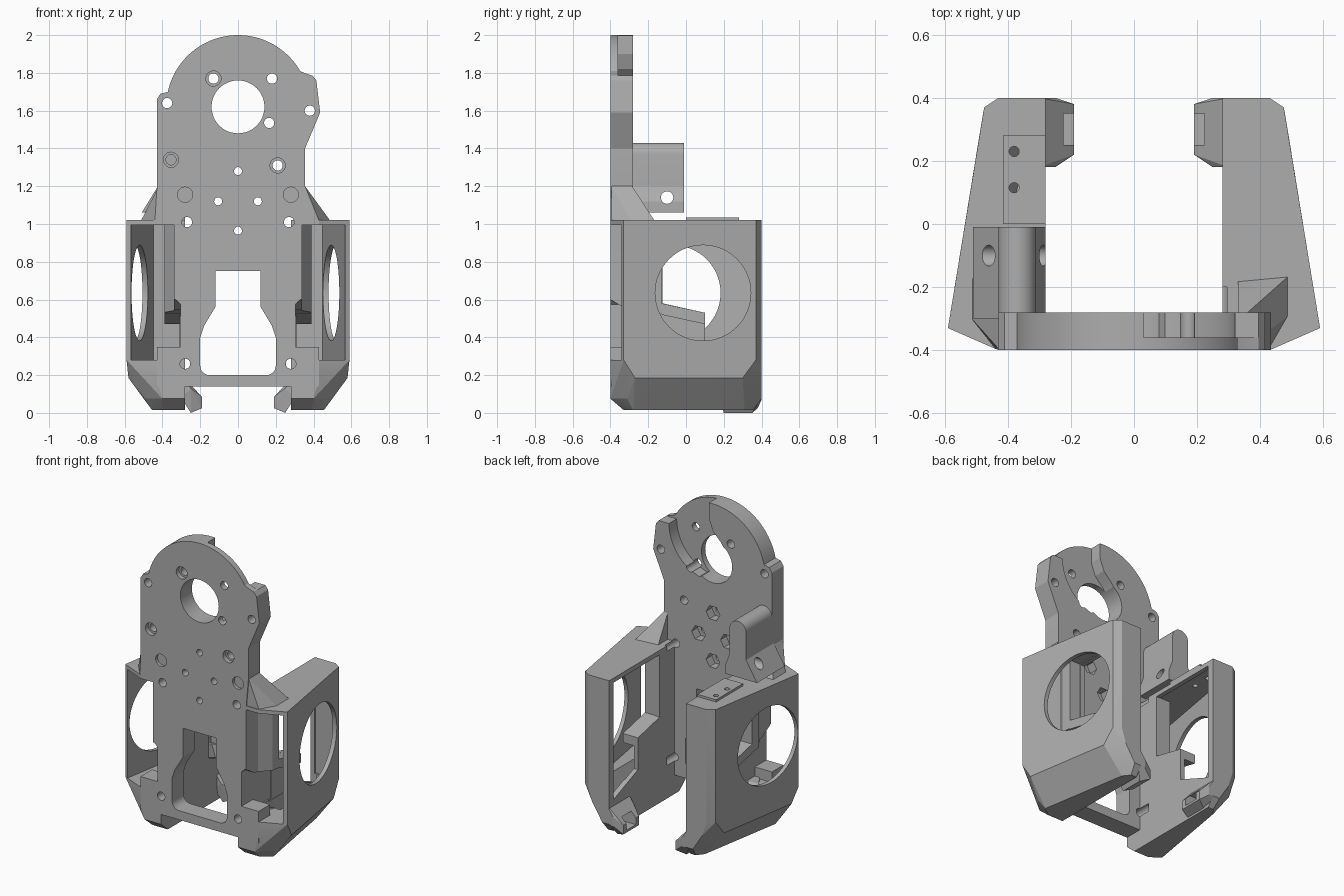
import bpy, bmesh, math
from mathutils import Vector

cube = bpy.data.objects.get("Cube")
if cube:
    bpy.data.objects.remove(cube, do_unlink=True)

grey = bpy.data.materials.new("plain grey plastic")
grey.use_nodes = True
GREY = (0.42, 0.42, 0.42, 1)
grey.diffuse_color = GREY
bsdf = next(n for n in grey.node_tree.nodes if n.type == 'BSDF_PRINCIPLED')
bsdf.inputs["Base Color"].default_value = GREY


def finish(name, bm):
    bmesh.ops.recalc_face_normals(bm, faces=bm.faces)
    mesh = bpy.data.meshes.new(name)
    bm.to_mesh(mesh)
    bm.free()
    mesh.materials.append(grey)
    ob = bpy.data.objects.new(name, mesh)
    bpy.context.scene.collection.objects.link(ob)
    return ob


def prism(name, pts, axis, lo, hi):
    """Extrude a 2D outline along an axis: x takes (y,z), y takes (x,z), z takes (x,y)."""
    bm = bmesh.new()
    def place(p, d):
        return {'x': (d, p[0], p[1]), 'y': (p[0], d, p[1]), 'z': (p[0], p[1], d)}[axis]
    face = bm.faces.new([bm.verts.new(place(p, lo)) for p in pts])
    ext = bmesh.ops.extrude_face_region(bm, geom=[face])
    shift = Vector(place((0, 0), hi - lo))
    bmesh.ops.translate(bm, vec=shift, verts=[v for v in ext["geom"] if isinstance(v, bmesh.types.BMVert)])
    return finish(name, bm)


def hull(name, pts):
    bm = bmesh.new()
    for p in pts:
        bm.verts.new(p)
    bmesh.ops.convex_hull(bm, input=bm.verts)
    bmesh.ops.dissolve_limit(bm, angle_limit=0.01, verts=bm.verts, edges=bm.edges)
    return finish(name, bm)


def arc(cx, cy, r, a0=0, a1=360, n=36):
    steps = n if abs(a1 - a0) == 360 else n + 1
    angles = [math.radians(a0 + (a1 - a0) * i / n) for i in range(steps)]
    return [(cx + r * math.cos(a), cy + r * math.sin(a)) for a in angles]


def rect(a0, a1, b0, b1):
    return [(a0, b0), (a1, b0), (a1, b1), (a0, b1)]


def cut(ob, cutter):
    cutter.hide_render = True
    mod = ob.modifiers.new("cut", 'BOOLEAN')
    mod.operation, mod.solver, mod.object = 'DIFFERENCE', 'EXACT', cutter
    bpy.context.view_layer.objects.active = ob
    bpy.ops.object.modifier_apply(modifier=mod.name)
    bpy.data.objects.remove(cutter, do_unlink=True)


# Mounting plate with a round head and an ear
outline = [(-0.43, 0.14), (0.43, 0.14), (0.43, 0.35), (0.3, 0.35), (0.3, 0.57), (0.34, 0.61),
           (0.34, 1.02), (0.355, 1.19), (0.355, 1.4), (0.435, 1.59), (0.415, 1.76), (0.395, 1.785),
           (0.35, 1.8)]
outline += arc(0, 1.62, 0.38, 30, 168, 40)
outline += [(-0.41, 1.69), (-0.43, 1.66), (-0.43, 1.02), (-0.34, 1.02),
            (-0.34, 0.61), (-0.3, 0.57), (-0.3, 0.35), (-0.43, 0.35)]
plate = prism("mounting_plate", outline, 'y', -0.4, -0.28)

# Central opening, shaped like a flask
half = [(0.12, 0.75), (0.12, 0.56), (0.18, 0.46), (0.2, 0.4)] + arc(0.15, 0.25, 0.05, 0, -90, 8)
flask = half + [(-x, z) for x, z in reversed(half)]
cut(plate, prism("flask_cutter", flask, 'y', -0.6, 0))

# Recess on the back of the head, open at the top between the ear and a tab
recess = [(0.6, 2.1), (0.6, 1.785)] + arc(0.02, 1.785, 0.3, 0, -75, 16)
recess += [(0.0, 1.55), (-0.1, 1.7), (-0.06, 1.76), (0.0, 1.82), (0.03, 1.9), (0.03, 2.1)]
cut(plate, prism("recess_cutter", recess, 'y', -0.36, -0.1))

# Bore, screw holes, counterbores and nut pockets
cut(plate, prism("bore_cutter", arc(0, 1.62, 0.14, n=48), 'y', -0.6, 0))
screws = [(-0.13, 1.77), (0.18, 1.77), (-0.375, 1.64), (0.38, 1.6), (0.165, 1.535), (-0.355, 1.34),
          (0.21, 1.31)]
corner_screws = [(0.27, 1.01), (0.28, 0.26)]
for x, z in screws + corner_screws + [(-x, z) for x, z in corner_screws]:
    cut(plate, prism("screw_cutter", arc(x, z, 0.027), 'y', -0.6, 0))
for x, z in [screws[0], screws[5], screws[6]]:
    cut(plate, prism("counterbore_cutter", arc(x, z, 0.04), 'y', -0.6, -0.37))
for x in (-0.28, 0.28):
    cut(plate, prism("blind_cutter", arc(x, 1.155, 0.04), 'y', -0.6, -0.38))
for x, z in [(0, 1.28), (-0.105, 1.12), (0.105, 1.12), (0, 0.965)]:
    cut(plate, prism("pin_cutter", arc(x, z, 0.021), 'y', -0.6, 0))
    cut(plate, prism("nut_cutter", arc(x, z, 0.05, n=6), 'y', -0.34, -0.1))


def side_duct(side, s, vent_y):
    def mx(pts):
        return [(s * p[0],) + tuple(p[1:]) for p in pts]

    # Shell: straight walls, a broad outer chamfer and a narrow bottom edge
    foot = [(0.28, -0.4), (0.43, -0.4), (0.59, -0.33), (0.475, 0.37), (0.43, 0.4), (0.28, 0.4)]
    shin = [(0.28, -0.4), (0.43, -0.4), (0.58, -0.27), (0.487, 0.3), (0.4, 0.4), (0.28, 0.4)]
    ankle = [(0.28, -0.4), (0.4, -0.4), (0.49, -0.31), (0.385, 0.33), (0.33, 0.4), (0.28, 0.4)]
    toe = [(0.28, -0.33), (0.39, -0.33), (0.455, -0.28), (0.355, 0.31), (0.32, 0.355), (0.28, 0.355)]
    shell = [(x, y, z) for z, ring in ((1.02, foot), (0.28, foot), (0.185, shin), (0.075, ankle), (0.015, toe))
             for x, y in ring]
    duct = hull(side + "_fan_duct", mx(shell))

    # Hollow open to the front, leaving a post beside the plate
    hollow = [(0.34, -0.5), (0.594, -0.5), (0.447, 0.36), (0.31, 0.365), (0.31, -0.13),
              (0.39, -0.13), (0.39, -0.2), (0.34, -0.28)]
    cut(duct, prism("hollow_cutter", mx(hollow), 'z', 0.28, 0.995))

    # Pocket under the post, with a sloping roof
    pocket = [(-0.5, 0.35), (-0.5, 0.6), (-0.4, 0.6), (-0.31, 0.545), (-0.1, 0.52), (-0.1, 0.29), (-0.28, 0.29),
              (-0.28, 0.35)]
    lo, hi = sorted((s * 0.305, s * 0.42))
    cut(duct, prism("pocket_cutter", pocket, 'x', lo, hi))

    # Sloping floor that leads down to the nozzle
    floor = [(x, y, 0.3) for x, y in rect(0.315, 0.445, -0.22, 0.35)]
    floor += [(x, y, 0.07) for x, y in rect(0.315, 0.35, 0.2, 0.33)]
    cut(duct, hull("floor_cutter", mx(floor)))

    # Window on the inner side
    window = [(-0.125, 0.99), (-0.125, 0.58), (0.1, 0.53), (0.1, 0.32), (0.355, 0.22), (0.355, 0.99)]
    lo, hi = sorted((s * 0.2, s * 0.33))
    cut(duct, prism("window_cutter", window, 'x', lo, hi))

    # Round air intake in the outer wall
    lo, hi = sorted((s * 0.41, s * 0.7))
    cut(duct, prism("intake_cutter", arc(vent_y, 0.635, 0.253, n=64), 'x', lo, hi))

    # Sloping shelf under the window
    lo, hi = sorted((s * 0.285, s * 0.39))
    prism(side + "_shelf", [(-0.13, 0.58), (0.1, 0.53), (0.1, 0.47), (-0.13, 0.52)], 'x', lo, hi)

    # Nozzle pointing inward
    mouth = [(0.3, y, z) for y, z in rect(0.18, 0.4, 0.08, 0.2)]
    mouth += [(0.25, y, z) for y, z in [(0.2, 0.0), (0.35, 0.0), (0.4, 0.07), (0.4, 0.13), (0.18, 0.13)]]
    mouth += [(0.19, y, z) for y, z in rect(0.22, 0.38, 0.025, 0.085)]
    nozzle = hull(side + "_nozzle", mx(mouth))
    lo, hi = sorted((s * 0.1, s * 0.34))
    for part in (duct, nozzle):
        cut(part, prism("throat_cutter", rect(0.25, 0.35, 0.04, 0.12), 'x', lo, hi))

    # Screw holes carried on behind the plate
    for x, z in corner_screws:
        cut(duct, prism("duct_screw_cutter", arc(s * x, z, 0.027), 'y', -0.6, -0.2))
    return duct


left_duct = side_duct("left", 1, 0.09)
right_duct = side_duct("right", -1, -0.07)

# Braces between the plate and the ducts
base = [(0.33, -0.18), (0.49, -0.165), (0.49, -0.29), (0.43, -0.395), (0.33, -0.395)]
hull("left_brace", [(x, y, 1.015) for x, y in base] + [(x, y, 1.2) for x, y in rect(0.33, 0.355, -0.395, -0.285)])
base = [(-0.33, -0.17), (-0.515, -0.17), (-0.515, -0.3), (-0.44, -0.395), (-0.33, -0.395)]
hull("right_brace", [(x, y, 1.015) for x, y in base] + [(x, y, 1.18) for x, y in rect(-0.43, -0.33, -0.395, -0.285)])

# Cable clamp behind the plate on the right
profile = [(-0.28, 1.06), (-0.28, 1.12), (-0.31, 1.2)] + arc(-0.37, 1.37, 0.06, 0, 180, 18)
profile += [(-0.43, 1.19), (-0.51, 1.06)]
clamp = prism("cable_clamp", profile, 'y', -0.3, -0.01)
cut(clamp, prism("clamp_hole_cutter", arc(-0.1, 1.14, 0.033), 'x', -0.7, -0.1))

# Raised pad with two pilot holes on the right duct
pad = prism("switch_pad", rect(-0.415, -0.28, 0, 0.28), 'z', 1.0, 1.035)
for y in (0.115, 0.23):
    for part in (pad, right_duct):
        cut(part, prism("pilot_cutter", arc(-0.38, y, 0.016), 'z', 0.9, 1.1))

# Smooth only the round walls
for ob in bpy.context.scene.collection.objects:
    if ob.type == 'MESH' and grey.name in ob.data.materials:
        bpy.ops.object.select_all(action='DESELECT')
        ob.select_set(True)
        bpy.context.view_layer.objects.active = ob
        bpy.ops.object.shade_smooth_by_angle(angle=math.radians(12))
